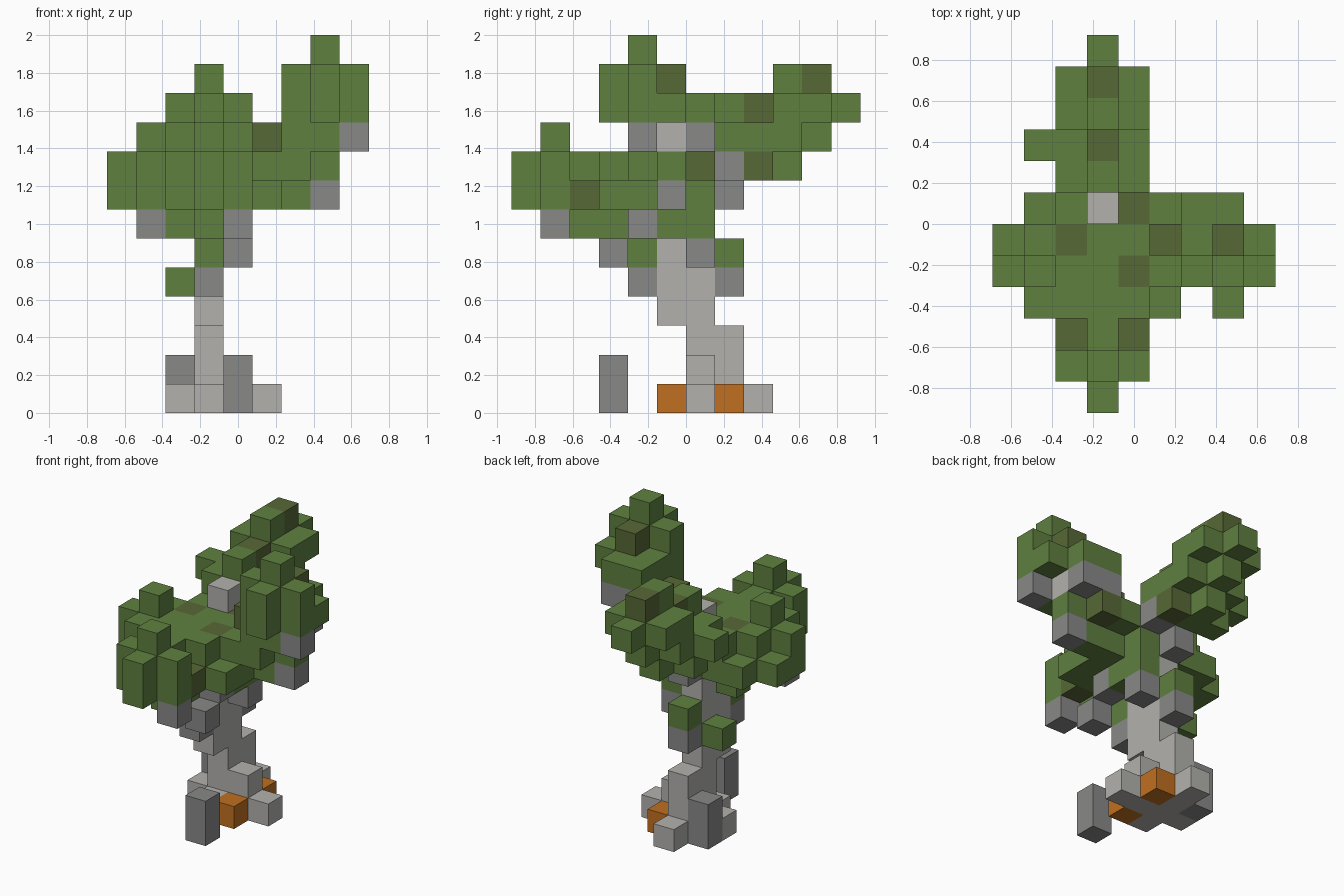
import bpy
import bmesh
from mathutils import Vector

cube = bpy.data.objects.get("Cube")
if cube:
    bpy.data.objects.remove(cube, do_unlink=True)

V = 2 / 13                        # block size
ORIGIN = Vector((-4.5, -6, 0))    # grid corner, in blocks


def material(name, rgb):
    m = bpy.data.materials.new(name)
    m.use_nodes = True
    colour = (*rgb, 1)
    m.diffuse_color = colour
    bsdf = m.node_tree.nodes["Principled BSDF"]
    bsdf.inputs["Base Color"].default_value = colour
    bsdf.inputs["Roughness"].default_value = 0.9
    return m


PALETTE = {
    "G": material("leaf green", (0.115, 0.216, 0.051)),
    "B": material("olive leaf", (0.095, 0.138, 0.037)),
    "T": material("light bark", (0.448, 0.441, 0.42)),
    "S": material("dark bark", (0.246, 0.25, 0.242)),
    "O": material("orange root", (0.527, 0.162, 0.0144)),
}

# Each part: first block, then layers from the bottom up.
# Rows run front to back, letters run along x, dots are empty.
PARTS = {
    "roots": ((2, 3, 0), [
        "..S//.TO/TTTT/STO/.T",
        "..S///.TT/ST",
    ]),
    "trunk": ((3, 5, 2), [
        "/T/T", "T/T", "T/T", "T/T", "T/T", "/T", "/T", "/T",
    ]),
    "trunk_sprouts": ((2, 3, 4), [
        "/.S//G/.S",
        "..S/.G//..S/.G",
        "/..S",
        "////.S",
        "////..S",
    ]),
    "front_crown": ((2, 0, 6), [
        "/..S/.G/GG",
        ".G/GGG/BGB/GGGG",
        ".G/GGG/.G/GGG",
        "/.G",
    ]),
    "right_crown": ((0, 3, 6), [
        ".S//..G",
        ".G/GGG/GGG/.GG",
        ".G/GGG/.GB/..G",
        "/.G",
    ]),
    "middle_crown": ((3, 4, 6), [
        "/.G/.G",
        "GGG/GGGG/.G",
        "GBG/GGG/.BG",
        "/..B",
    ]),
    "left_crown": ((6, 3, 7), [
        "//.S",
        "/G/GG/B",
        "/GGS/GT/SS",
        ".G/GGG/GGG/GG",
        ".G/GGG/.B",
        "/.G",
    ]),
    "back_crown": ((1, 7, 8), [
        "/.GGB/..G",
        ".GGG/GGGG/.GGG/..G",
        "..G/..B/.GGG/.GGG/..G",
        "//..G/..B",
    ]),
}


def read_blocks(start, layers):
    """Turn the letter maps into {grid position: colour letter}."""
    i, j, k = start
    return {(i + x, j + y, k + z): letter
            for z, layer in enumerate(layers)
            for y, row in enumerate(layer.split("/"))
            for x, letter in enumerate(row) if letter != "."}


blocks = {name: read_blocks(*part) for name, part in PARTS.items()}
filled = set().union(*blocks.values())


def build(name, cells):
    """Build the outer faces of a group of blocks."""
    bm = bmesh.new()
    slots = sorted(set(cells.values()))
    for cell, letter in cells.items():
        centre = Vector(cell) + Vector((0.5, 0.5, 0.5))
        for axis in range(3):
            for side in (-1, 1):
                normal = Vector((0, 0, 0))
                normal[axis] = side
                if tuple(int(c) for c in Vector(cell) + normal) in filled:
                    continue
                u = Vector((0, 0, 0))
                u[(axis + 1) % 3] = 0.5
                w = normal.cross(u)
                middle = centre + normal / 2 + ORIGIN
                corners = (-u - w, u - w, u + w, w - u)
                face = bm.faces.new([bm.verts.new((middle + c) * V) for c in corners])
                face.material_index = slots.index(letter)
    bmesh.ops.remove_doubles(bm, verts=bm.verts, dist=V / 100)
    mesh = bpy.data.meshes.new(name)
    bm.to_mesh(mesh)
    bm.free()
    for letter in slots:
        mesh.materials.append(PALETTE[letter])
    bpy.context.collection.objects.link(bpy.data.objects.new(name, mesh))


for name, cells in blocks.items():
    build(name, cells)
